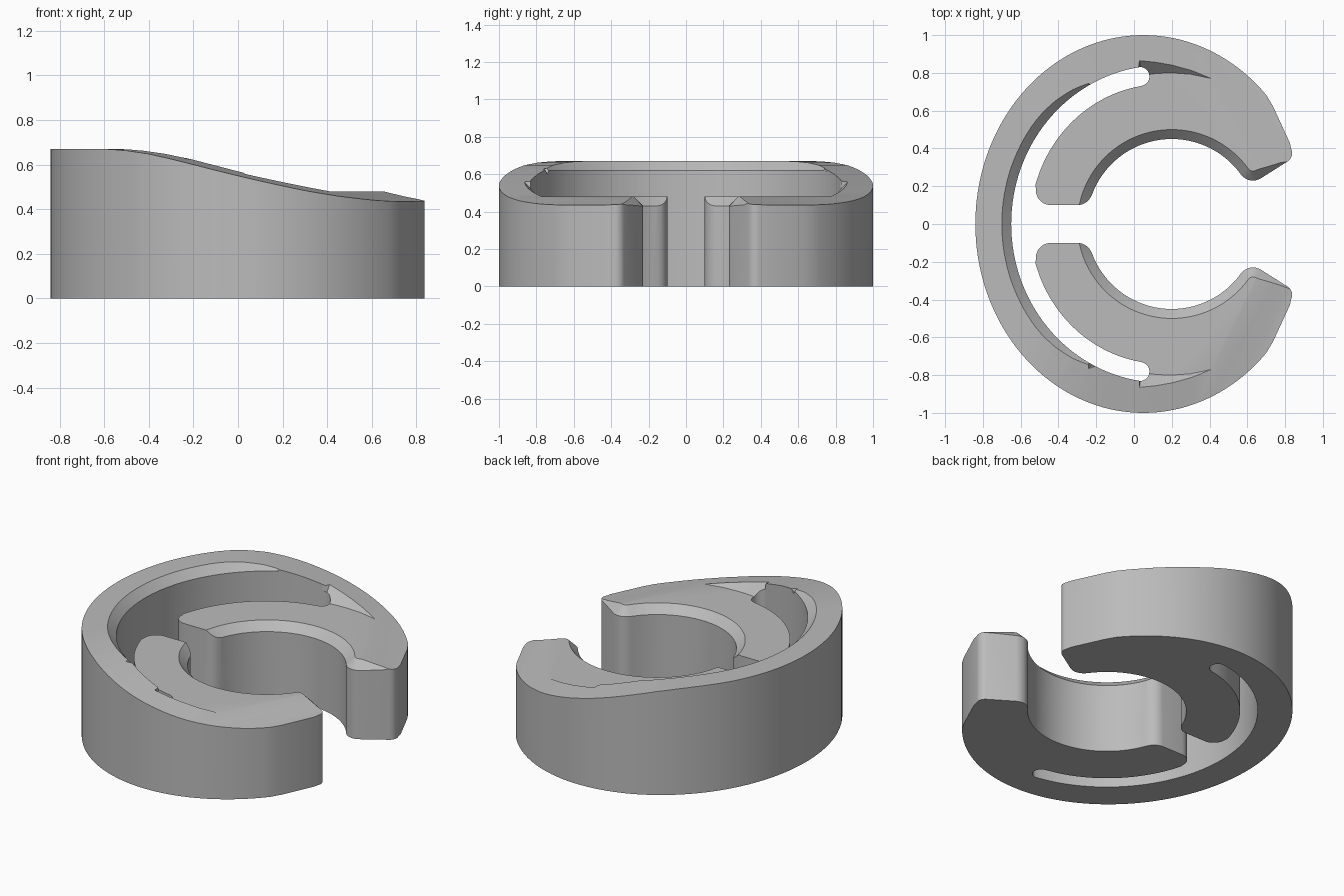
import bpy, bmesh
from math import cos, sin, radians, hypot

old = bpy.data.objects.get("Cube")
if old:
    bpy.data.objects.remove(old, do_unlink=True)

grey = bpy.data.materials.new("plain grey")
grey.use_nodes = True
grey.diffuse_color = (0.5, 0.5, 0.5, 1)
grey.node_tree.nodes["Principled BSDF"].inputs["Base Color"].default_value = (0.5, 0.5, 0.5, 1)


def arc(cx, cy, rx, ry, start, end, steps):
    """Points on an elliptical arc, angles in degrees."""
    angles = [radians(start + (end - start) * i / steps) for i in range(steps + 1)]
    return [(cx + rx * cos(a), cy + ry * sin(a)) for a in angles]


def mirrored(half):
    """Close a half outline with its reflection across y = 0."""
    return half + [(x, -y) for x, y in reversed(half) if y > 1e-5]


def offset(points, dist):
    """Move a counter-clockwise or clockwise loop outward along its normals."""
    n = len(points)
    area = sum(points[i - 1][0] * points[i][1] - points[i][0] * points[i - 1][1] for i in range(n))
    sign = 1 if area > 0 else -1
    moved = []
    for i, (x, y) in enumerate(points):
        ax, ay = points[i - 1]
        bx, by = points[(i + 1) % n]
        dx, dy = bx - ax, by - ay
        length = hypot(dx, dy)
        moved.append((x + sign * dist * dy / length, y - sign * dist * dx / length))
    return moved


def at(points, z):
    return [(x, y, z) for x, y in points]


def solid(name, ring_a, ring_b):
    """Join two matching rings into a closed solid."""
    bm = bmesh.new()
    a = [bm.verts.new(p) for p in ring_a]
    b = [bm.verts.new(p) for p in ring_b]
    bm.faces.new(a)
    bm.faces.new(b)
    for i in range(len(a)):
        bm.faces.new((a[i - 1], a[i], b[i], b[i - 1]))
    bmesh.ops.recalc_face_normals(bm, faces=bm.faces)
    mesh = bpy.data.meshes.new(name)
    bm.to_mesh(mesh)
    bm.free()
    obj = bpy.data.objects.new(name, mesh)
    obj.data.materials.append(grey)
    bpy.context.scene.collection.objects.link(obj)
    return obj


def cut(body, cutter):
    """Subtract a cutter, bake the result and discard the cutter."""
    cutter.hide_render = True
    mod = body.modifiers.new("cut", 'BOOLEAN')
    mod.operation = 'DIFFERENCE'
    mod.solver = 'EXACT'
    mod.object = cutter
    graph = bpy.context.evaluated_depsgraph_get()
    mesh = bpy.data.meshes.new_from_object(body.evaluated_get(graph))
    body.modifiers.clear()
    body.data = mesh
    bpy.data.objects.remove(cutter, do_unlink=True)


# Inner edge: bore circle, rounded lip and straight edge of the mouth
bore = arc(0.2, 0, 0.45, 0.45, 160.2, 35.8, 36)
lip = arc(0.63, 0.31, 0.08, 0.08, 215.8, 300, 10)[1:]
slot_wall = arc(0.15, 0, 0.80, 0.84, 98.6, 180, 32)

# Ring body: rim, tip, lip, bore, arm end and slot as one outline
half = arc(0.05, 0, 0.89, 1.0, 180, 43, 56)
half += [(0.735, 0.625), (0.825, 0.43)]
half += arc(0.785, 0.375, 0.052, 0.052, 25, -55, 8)
half += lip[::-1] + bore[::-1]
half += arc(-0.30, 0.18, 0.08, 0.08, -19.8, -90, 8)[1:]
half += arc(-0.44, 0.18, 0.08, 0.08, -90, -188, 12)
half += arc(0.15, 0, 0.70, 0.74, 164, 99.5, 28)
half += arc(0.032, 0.781, 0.05, 0.05, -80, 80, 10)
half += slot_wall
# Start and end points lie on the symmetry line, so reflect the rest only
outline = half + [(x, -y) for x, y in reversed(half[1:-1])]
body = solid("clip_ring", at(outline, 0), at(outline, 0.67))

# Chamfer on the inner edge of the tall back rim
rim_edge = mirrored([p for p in slot_wall if p[0] < -0.19])
cut(body, solid("rim_chamfer_cutter", at(offset(rim_edge, -0.02), 0.60),
                at(offset(rim_edge, 0.07), 0.69)))

# Sunken platform, with a sloping wall past the end of the slot
floor_left = arc(0.15, 0, 0.75, 0.79, 180, 101, 30)
floor_right = [(0.04, 0.787), (0.12, 0.797), (0.2, 0.80), (0.3, 0.793),
               (0.41, 0.77), (0.6, 0.67), (1.0, 0.5)]
wall_right = []
for x, y in floor_right:
    d = hypot(x - 0.15, y)
    wall_right.append((x + 0.22 * (x - 0.15) / d, y + 0.22 * y / d))
cut(body, solid("platform_cutter", at(mirrored(floor_left + floor_right), 0.48),
                at(mirrored(floor_left + wall_right), 0.70)))

# Sweeping slope of the rim, cut on each side
slope = [(-0.3, 0.6705), (-0.2, 0.668), (-0.1, 0.662), (0.03, 0.648), (0.15, 0.627),
         (0.28, 0.600), (0.42, 0.568), (0.55, 0.538), (0.69, 0.505), (0.795, 0.48),
         (0.9, 0.458), (1.0, 0.44), (1.08, 0.431), (1.7, 0.43), (1.7, 1), (-0.3, 1)]
for side in (1, -1):
    rings = [[(t - 0.5 * y, side * y, z) for t, z in slope] for y in (0.05, 1.2)]
    cut(body, solid("slope_cutter", *rings))

# Chamfer around the bore and the mouth
mouth = mirrored(arc(0.2, 0, 0.45, 0.45, 180, 35.8, 42) + lip + [(0.785, 0.306), (1.1, 0.49)])
cut(body, solid("bore_chamfer_cutter", at(offset(mouth, -0.01), 0.42),
                at(offset(mouth, 0.07), 0.50)))

# Smooth curved walls, crisp edges
bpy.ops.object.select_all(action='DESELECT')
body.select_set(True)
bpy.context.view_layer.objects.active = body
bpy.ops.object.shade_smooth_by_angle(angle=radians(25))
